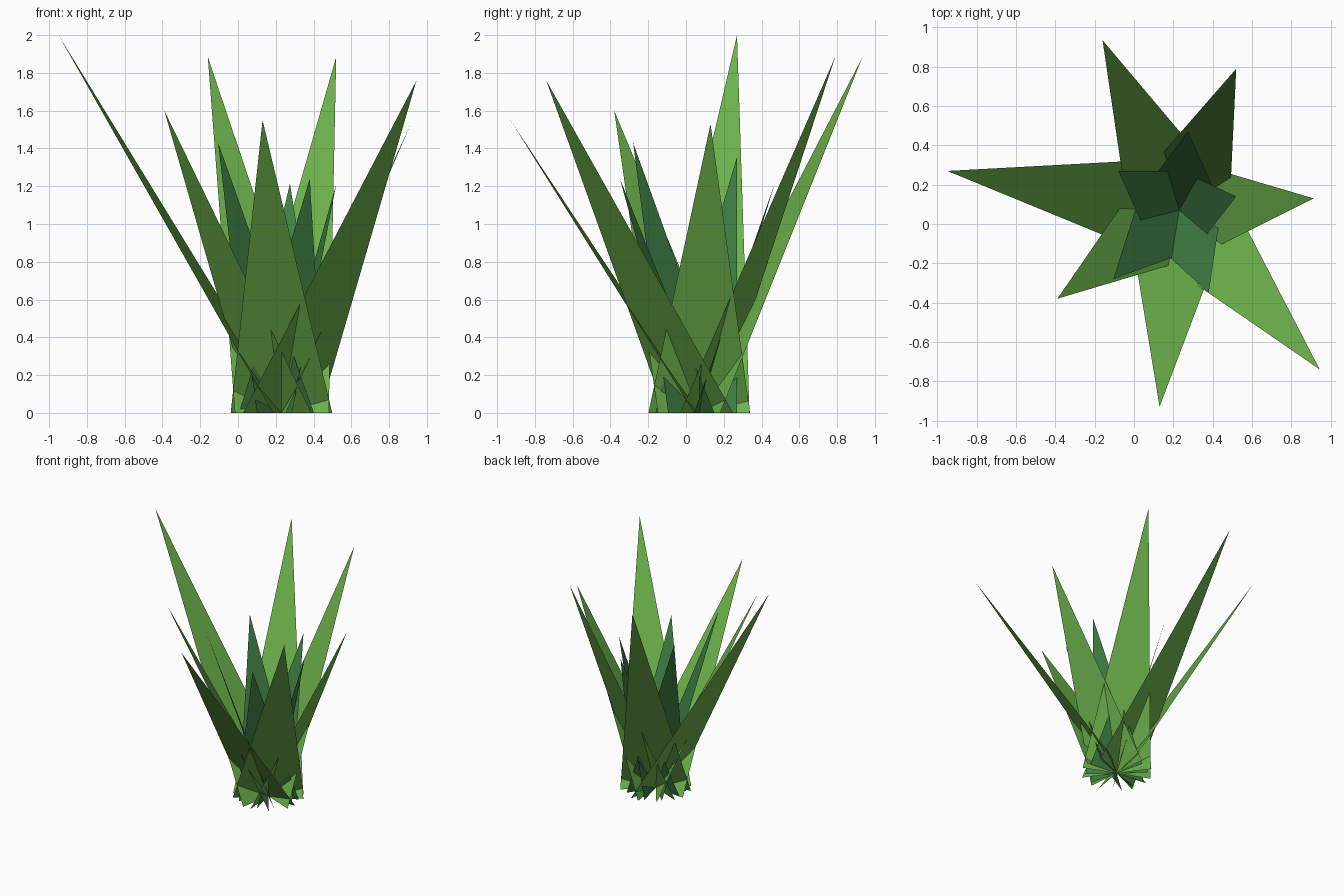
import bpy
from mathutils import Vector

if "Cube" in bpy.data.objects:
    bpy.data.objects.remove(bpy.data.objects["Cube"])

ROOT = Vector((0.23, 0.07, 0.0))   # every blade grows through this point


def material(name, color):
    mat = bpy.data.materials.new(name)
    mat.diffuse_color = color
    mat.use_nodes = True
    mat.node_tree.nodes["Principled BSDF"].inputs["Base Color"].default_value = mat.diffuse_color
    return mat


def blade(name, tip, half_width, mat):
    """Flat triangular leaf: base centred on the root, square to its lean."""
    tip = Vector(tip)
    lean = Vector((tip.x - ROOT.x, tip.y - ROOT.y, 0)).normalized()
    side = Vector((-lean.y, lean.x, 0)) * half_width
    mesh = bpy.data.meshes.new(name)
    mesh.from_pydata([ROOT + side, ROOT - side, tip], [], [(0, 1, 2)])
    mesh.materials.append(mat)
    obj = bpy.data.objects.new(name, mesh)
    bpy.context.collection.objects.link(obj)
    return obj


light_green = material("light_green", (0.150, 0.440, 0.070, 1))
dark_green = material("dark_green", (0.050, 0.220, 0.060, 1))

# Long outer leaves
outer_tips = [(-0.95, 0.27, 2.0), (-0.16, 0.935, 1.885), (0.52, 0.79, 1.885),
              (0.915, 0.13, 1.53), (0.945, -0.74, 1.76), (0.13, -0.93, 1.55),
              (-0.39, -0.38, 1.60)]
for i, tip in enumerate(outer_tips, 1):
    blade(f"outer_leaf_{i}", tip, 0.27, light_green)

# Short inner leaves
inner_tips = [(-0.08, 0.27, 1.355), (0.275, 0.47, 1.215), (0.52, 0.14, 1.21),
              (0.38, -0.35, 1.24), (-0.105, -0.28, 1.43)]
for i, tip in enumerate(inner_tips, 1):
    blade(f"inner_leaf_{i}", tip, 0.238, dark_green)
